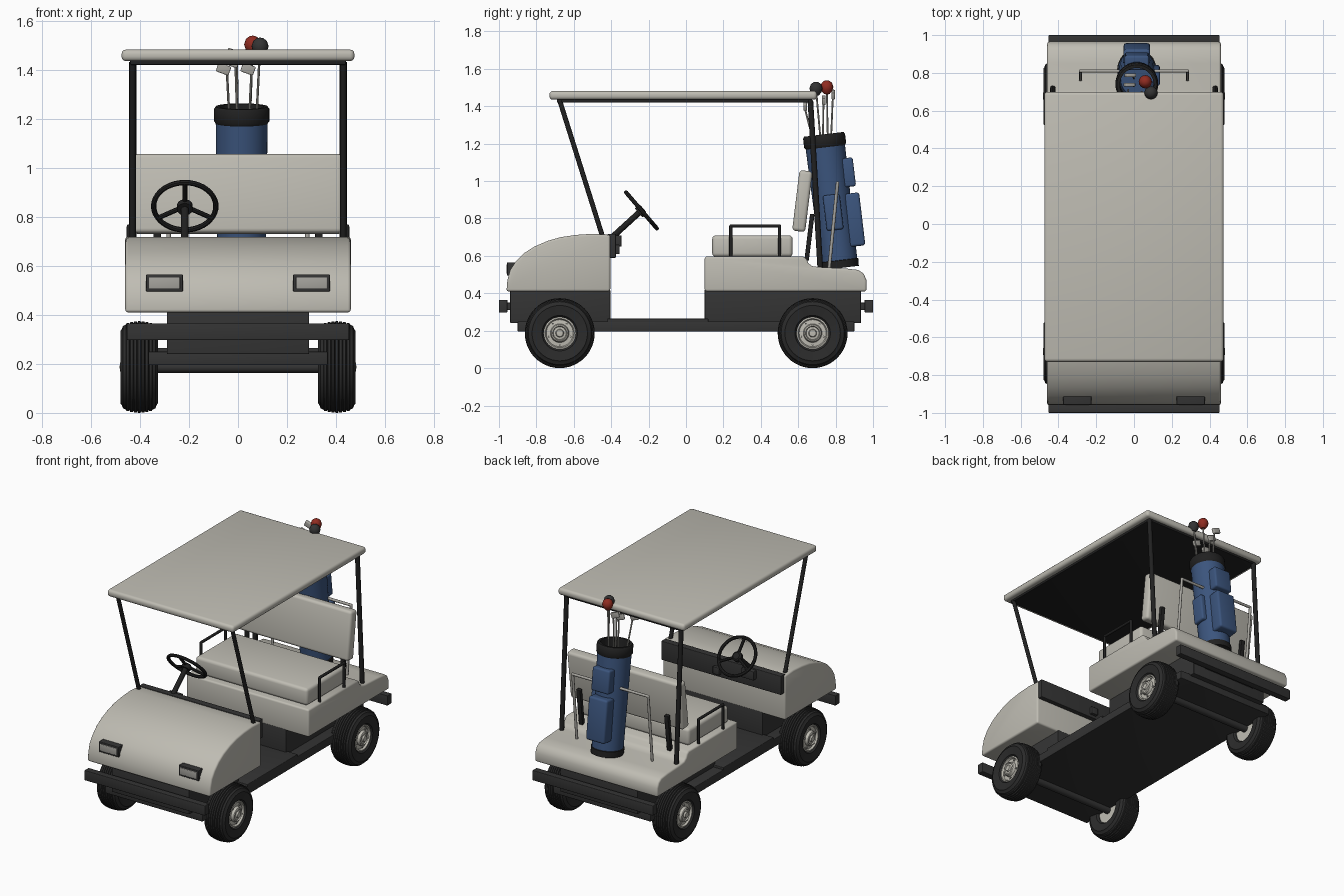
import bpy, bmesh
from math import radians, atan2, pi, cos, sin
from mathutils import Matrix, Vector

if "Cube" in bpy.data.objects:
    bpy.data.objects.remove(bpy.data.objects["Cube"])


def material(name, r, g, b):
    m = bpy.data.materials.new(name)
    m.use_nodes = True
    m.diffuse_color = (r, g, b, 1)
    node = next(n for n in m.node_tree.nodes if n.type == 'BSDF_PRINCIPLED')
    node.inputs["Base Color"].default_value = (r, g, b, 1)
    node.inputs["Roughness"].default_value = 0.6
    return m


CREAM = material("cream", 0.52, 0.505, 0.45)
DARK = material("dark grey", 0.034, 0.034, 0.034)
BLACK = material("black", 0.015, 0.015, 0.015)
RUBBER = material("rubber", 0.024, 0.024, 0.024)
BLUE = material("blue", 0.044, 0.09, 0.205)
RED = material("red", 0.28, 0.025, 0.015)
STEEL = material("steel", 0.38, 0.37, 0.34)


def finish(bm, name, mat, bevel=0, segments=3, matrix=None):
    """Bevel the hard edges, shade smooth by angle and link the object."""
    bmesh.ops.remove_doubles(bm, verts=bm.verts, dist=1e-5)
    bmesh.ops.recalc_face_normals(bm, faces=bm.faces)
    if bevel:
        hard = [e for e in bm.edges if e.calc_face_angle(0) > radians(35)]
        bmesh.ops.bevel(bm, geom=hard, offset=bevel, segments=segments,
                        profile=0.5, affect='EDGES', clamp_overlap=True)
    if matrix:
        bm.transform(matrix)
    me = bpy.data.meshes.new(name)
    bm.to_mesh(me)
    bm.free()
    me.materials.append(mat)
    for p in me.polygons:
        p.use_smooth = True
    me.set_sharp_from_angle(angle=radians(35))
    ob = bpy.data.objects.new(name, me)
    bpy.context.collection.objects.link(ob)
    return ob


def box(name, mat, x, y, z, bevel=0.004, matrix=None):
    """Box from (low, high) ranges."""
    bm = bmesh.new()
    bmesh.ops.create_cube(bm, size=1)
    for v in bm.verts:
        v.co = [(lo + hi) / 2 + c * (hi - lo) for c, (lo, hi) in zip(v.co, (x, y, z))]
    return finish(bm, name, mat, bevel, matrix=matrix)


def prism(name, mat, profile, half, bevel):
    """Side profile of (y, z) points extruded across the width."""
    bm = bmesh.new()
    face = bm.faces.new([bm.verts.new((-half, y, z)) for y, z in profile])
    new = bmesh.ops.extrude_face_region(bm, geom=[face])["geom"]
    bmesh.ops.translate(bm, vec=(2 * half, 0, 0),
                        verts=[g for g in new if isinstance(g, bmesh.types.BMVert)])
    return finish(bm, name, mat, bevel)


def lathe(name, mat, profile, matrix, steps=40, closed=False):
    """Revolve (radius, height) points around local z."""
    bm = bmesh.new()
    rings = [[bm.verts.new((r * cos(2 * pi * i / steps), r * sin(2 * pi * i / steps), z))
              for i in range(steps)] for r, z in profile]
    pairs = list(zip(rings, rings[1:])) + ([(rings[-1], rings[0])] if closed else [])
    for a, b in pairs:
        for i in range(steps):
            j = (i + 1) % steps
            bm.faces.new((a[i], a[j], b[j], b[i]))
    bmesh.ops.dissolve_degenerate(bm, dist=1e-6, edges=bm.edges)
    return finish(bm, name, mat, matrix=matrix)


def tube(name, mat, points, r, sides=12):
    """Round rods along a path, with balls at the joints."""
    bm = bmesh.new()
    pts = [Vector(p) for p in points]
    for a, b in zip(pts, pts[1:]):
        m = Matrix.Translation((a + b) / 2) @ (b - a).to_track_quat('Z', 'Y').to_matrix().to_4x4()
        bmesh.ops.create_cone(bm, cap_ends=True, segments=sides, radius1=r, radius2=r,
                              depth=(b - a).length, matrix=m)
    for p in pts[1:-1]:
        bmesh.ops.create_uvsphere(bm, u_segments=sides, v_segments=6, radius=r,
                                  matrix=Matrix.Translation(p))
    return finish(bm, name, mat)


def place(x, y, z, angle=0, axis='X'):
    return Matrix.Translation((x, y, z)) @ Matrix.Rotation(angle, 4, axis)


# Chassis, floor and underbody
box("chassis", DARK, (-.365, .365), (-.9, .9), (.195, .25))
box("floor", DARK, (-.365, .365), (-.42, .12), (.24, .265))
box("front_underbody", DARK, (-.29, .29), (-.94, -.405), (.24, .42))
box("rear_underbody", DARK, (-.29, .29), (.1, .935), (.24, .42))
for side, name in ((-1, "front"), (1, "rear")):
    box(name + "_bumper", DARK, (-.453, .453), sorted((side * .955, side)), (.297, .365))
    box(name + "_bumper_mount", DARK, (-.2, .2), sorted((side * .9, side * .96)), (.31, .35))

# Body shells
prism("front_cowl", CREAM, [(-.405, .41), (-.96, .41), (-.955, .47), (-.94, .525), (-.91, .57),
      (-.865, .615), (-.81, .65), (-.74, .68), (-.67, .7), (-.59, .712), (-.5, .718),
      (-.405, .712)], .46, .012)
prism("rear_body", CREAM, [(.1, .41), (.1, .597), (.625, .597), (.645, .583), (.655, .56),
      (.675, .545), (.71, .54), (.85, .533), (.92, .525), (.95, .505), (.965, .47),
      (.965, .41)], .46, .012)
box("dashboard", DARK, (-.45, .45), (-.42, -.375), (.59, .718))
box("steering_housing", DARK, (-.265, -.17), (-.39, -.345), (.65, .71))
box("dash_switch", DARK, (.0, .05), (-.39, -.355), (.61, .66))

# Headlights: dark frame with a pale lens
for s in (-1, 1):
    cx = s * .3
    box("headlight_frame", DARK, (cx - .075, cx + .075), (-.957, -.88), (.495, .565))
    box("headlight_lens", STEEL, (cx - .063, cx + .063), (-.961, -.95), (.507, .553), .002)

# Roof and posts
box("roof", CREAM, (-.475, .475), (-.73, .7), (1.435, 1.482), .018)
box("roof_lining", BLACK, (-.44, .44), (-.69, .675), (1.42, 1.438))
for s in (-1, 1):
    x = s * .43
    tube("front_post", BLACK, [(x, -.675, 1.43), (x, -.445, .7)], .013)
    tube("rear_post", BLACK, [(x, .665, 1.43), (x, .718, .53)], .015)

# Seat
box("seat_cushion", CREAM, (-.42, .42), (.14, .57), (.595, .71), .02)
box("seat_back", CREAM, (-.425, .425), (-.035, .035), (-.163, .163), .018,
    place(0, .622, .893, radians(-7)))
for s in (-1, 1):
    tube("armrest", BLACK, [(s * .445, .24, .59), (s * .445, .24, .76),
                            (s * .445, .5, .76), (s * .445, .5, .59)], .009)
    box("seat_bracket", BLACK, (-.015, .015), (-.012, .012), (-.125, .125), .004,
        place(s * .33, .66, .7, radians(-7)))

# Steering wheel and column
hub = Vector((-.217, -.238, .843))
wheel_frame = place(*hub, -atan2(.76, .65))
lathe("steering_rim", BLACK, [(.127 + .011 * cos(a * pi / 4), .011 * sin(a * pi / 4))
                              for a in range(8)], wheel_frame, closed=True)
lathe("steering_hub", BLACK, [(0, -.02), (.032, -.02), (.032, .006), (.022, .014), (0, .014)],
      wheel_frame, 20)
for a in (-90, 30, 150):
    end = wheel_frame @ Vector((.125 * cos(radians(a)), .125 * sin(radians(a)), 0))
    tube("steering_spoke", BLACK, [hub, end], .01, 8)
tube("steering_column", BLACK, [hub, (-.217, -.4, .695)], .016)

# Wheels: grooved tyre, dished rim and hub cap
tread = []
for i in range(7):
    c = (i - 3) * .0155
    r = .187 - .0008 * (i - 3) ** 2
    tread += [(r - .006, c - .0075), (r, c - .005), (r, c + .005), (r - .006, c + .0075)]
tyre = [(.085, -.055), (.095, -.068), (.148, -.077), (.153, -.072), (.168, -.066)] + tread
tyre += [(.168, .066), (.153, .072), (.148, .077), (.095, .068), (.085, .055)]
rim = [(0, -.05), (.086, -.05), (.086, .06), (.078, .062), (.072, .05), (.05, .052),
       (.045, .07), (.038, .074), (.034, .066), (.022, .068), (.018, .078), (0, .08)]
for s in (-1, 1):
    for y, end in ((-.675, "front"), (.677, "rear")):
        m = place(s * .403, y, .187, s * pi / 2, 'Y')
        lathe(end + "_tyre", RUBBER, tyre, m, 48, closed=True)
        lathe(end + "_wheel_rim", CREAM, rim, m, 32)
        for k in range(5):
            p = m @ Vector((.061 * cos(k * .4 * pi), .061 * sin(k * .4 * pi), .045))
            tube("wheel_nut", STEEL, [p, p + Vector((s * .014, 0, 0))], .006, 6)
for y in (-.675, .677):
    tube("axle", DARK, [(-.37, y, .187), (.37, y, .187)], .025)

# Club bag with collars and pockets
bag = place(.015, .822, .54, atan2(.085, .71))
lathe("bag_body", BLUE, [(0, .01), (.098, .01), (.106, .66), (.09, .66), (.085, .5), (0, .5)], bag)
lathe("bag_base", BLACK, [(0, -.005), (.102, -.005), (.104, .035), (.098, .037)], bag)
lathe("bag_collar", BLACK, [(.106, .645), (.113, .655), (.113, .705), (.106, .715),
                            (.09, .715), (.088, .6)], bag)
box("upper_pocket", BLUE, (-.065, .065), (.06, .138), (.42, .575), .012, bag)
box("lower_pocket", BLUE, (-.07, .07), (.06, .15), (.1, .385), .014, bag)
box("side_pocket", BLUE, (.06, .122), (-.045, .045), (.2, .39), .012, bag)

# Bag rack
tube("bag_rack", STEEL, [(-.283, .765, .53), (-.283, .81, .99), (.283, .81, .99),
                         (.283, .765, .53)], .009)

# Clubs: covered woods and bare irons
for name, mat, foot, head in (("red_cover", RED, (.045, .76, 1.1), (.06, .753, 1.503)),
                              ("dark_cover", DARK, (.07, .73, 1.1), (.09, .695, 1.495))):
    tube(name + "_shaft", STEEL, [foot, head], .005, 8)
    lathe(name, mat, [(0, -.04), (.014, -.038), (.028, -.022), (.035, 0), (.028, .022),
                      (.014, .033), (0, .036)], place(*head), 16)
for foot, head in (((-.03, .71, 1.1), (-.045, .635, 1.39)), ((.0, .77, 1.1), (-.005, .785, 1.45)),
                   ((.0, .73, 1.1), (-.01, .735, 1.42)), ((.04, .7, 1.1), (.055, .665, 1.39))):
    tube("iron_shaft", STEEL, [foot, head], .005, 8)
    box("iron_head", STEEL, (-.045, .01), (-.008, .012), (-.012, .026), .005,
        place(*head, radians(20), 'Y'))
